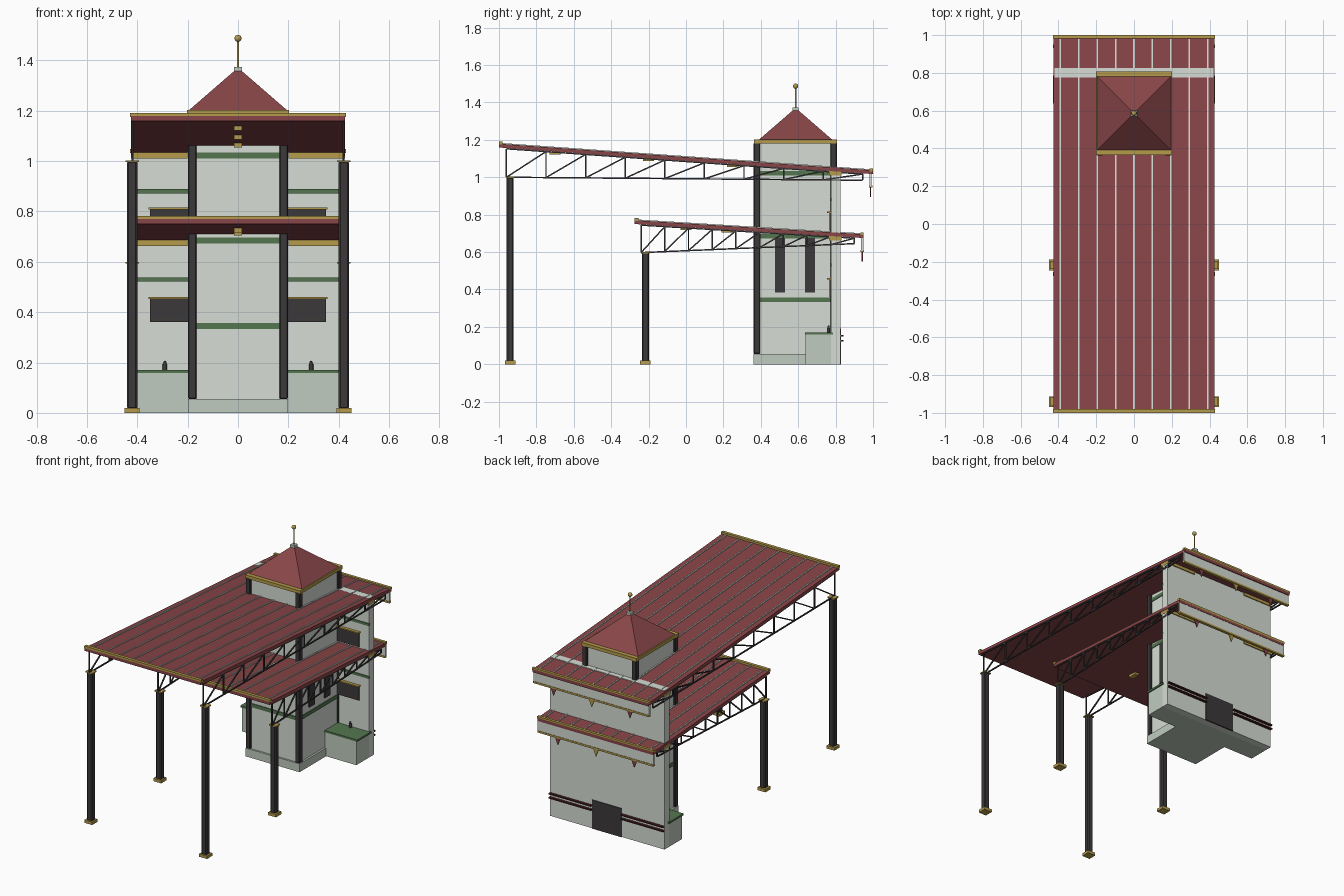
import bpy, bmesh, math
from mathutils import Vector

if "Cube" in bpy.data.objects:
    bpy.data.objects.remove(bpy.data.objects["Cube"])


def mat(name, r, g, b):
    m = bpy.data.materials.new(name)
    m.diffuse_color = (r, g, b, 1)
    m.use_nodes = True
    m.node_tree.nodes["Principled BSDF"].inputs["Base Color"].default_value = m.diffuse_color
    return m


WHITE = mat("white_plaster", .68, .72, .66)
STONE = mat("pale_stone", .53, .60, .52)
DARK = mat("dark_steel", .045, .04, .042)
RED = mat("red_tile", .25, .06, .065)
MAROON = mat("maroon", .06, .012, .015)
GOLD = mat("gold", .46, .33, .07)
GREEN = mat("green", .09, .18, .08)


def finish(name, bm, m):
    bmesh.ops.recalc_face_normals(bm, faces=bm.faces)
    me = bpy.data.meshes.new(name)
    bm.to_mesh(me)
    bm.free()
    ob = bpy.data.objects.new(name, me)
    me.materials.append(m)
    bpy.context.collection.objects.link(ob)
    return ob


def box(name, x, y, z, m, bevel=0):
    """Box from (min, max) ranges."""
    bm = bmesh.new()
    bmesh.ops.create_cube(bm, size=1)
    for v in bm.verts:
        v.co = [r[0] if c < 0 else r[1] for c, r in zip(v.co, (x, y, z))]
    ob = finish(name, bm, m)
    if bevel:
        b = ob.modifiers.new("chamfer", 'BEVEL')
        b.width, b.segments = bevel, 1
    return ob


def pair(name, x, y, z, m, bevel=0):
    """Box on the right and its mirror on the left."""
    box(name + "_right", x, y, z, m, bevel)
    box(name + "_left", (-x[1], -x[0]), y, z, m, bevel)


def prism(name, pts, a, b, m, axis='x'):
    """Profile extruded from a to b along x (points y,z) or y (points x,z)."""
    bm = bmesh.new()
    at = lambda p, t: (t, p[0], p[1]) if axis == 'x' else (p[0], t, p[1])
    f = bm.faces.new([bm.verts.new(at(p, a)) for p in pts])
    out = bmesh.ops.extrude_face_region(bm, geom=[f])['geom']
    d = Vector((b - a, 0, 0)) if axis == 'x' else Vector((0, b - a, 0))
    bmesh.ops.translate(bm, vec=d, verts=[v for v in out if isinstance(v, bmesh.types.BMVert)])
    return finish(name, bm, m)


def cone(name, loc, r1, r2, h, m, n=12):
    bm = bmesh.new()
    bmesh.ops.create_cone(bm, cap_ends=True, segments=n, radius1=r1, radius2=r2, depth=h)
    ob = finish(name, bm, m)
    ob.location = loc
    return ob


def truss(name, x, rods, w=.0075):
    """Thin square rods, each given by two (y, z) ends, in the plane x."""
    bm = bmesh.new()
    for a, b in rods:
        a, b = Vector((x, *a)), Vector((x, *b))
        d = b - a
        new = bmesh.ops.create_cube(bm, size=1)['verts']
        rot = d.to_track_quat('Z', 'X')
        for v in new:
            v.co = rot @ Vector((v.co.x * w, v.co.y * w, v.co.z * d.length)) + (a + b) / 2
    return finish(name, bm, DARK)


def canopy(tag, y0, z0, y1, z1, t0, tz0, t1, tz1, bays, col_y, lamps, wall_band, fas_y, fas_z):
    top = lambda y: z0 + (z1 - z0) * (y - y0) / (y1 - y0)
    # sloping deck with standing seams and gold edge strips
    prism(tag + "_roof", [(y0, z0), (y1, z1), (y1, z1 - .02), (y0, z0 - .02)], -.425, .425, RED)
    for i in range(9):
        x = (i - 4) * .0975
        prism(f"{tag}_roof_seam_{i}", [(y0 + .02, top(y0 + .02) + .005), (y1 - .02, top(y1 - .02) + .005),
              (y1 - .02, top(y1 - .02) - .002), (y0 + .02, top(y0 + .02) - .002)], x - .004, x + .004, WHITE)
    box(tag + "_front_trim", (-.428, .428), (y0, y0 + .02), (z0 - .005, z0 + .012), GOLD)
    box(tag + "_back_trim", (-.428, .428), (y1 - .018, y1), (z1 - .005, z1 + .01), GOLD)
    # side trusses
    low = lambda y: tz0 + (tz1 - tz0) * (y - t0) / (t1 - t0)
    ys = [t0 + (t1 - t0) * i / bays for i in range(bays + 1)]
    up = lambda y: top(y) - .024
    rods = [((t0, tz0), (t1, tz1)), ((t0, up(t0)), (t1, up(t1)))]
    rods += [((y, low(y)), (y, up(y))) for y in ys]
    rods += [((a, low(a)), (b, up(b))) for a, b in zip(ys, ys[1:])]
    for side, s in (("right", 1), ("left", -1)):
        truss(f"{tag}_truss_{side}", s * .418, rods)
    # columns with gold feet and caps
    pair(tag + "_column", (.4, .44), (col_y - .019, col_y + .019), (.015, tz0), DARK, .006)
    pair(tag + "_column_foot", (.392, .45), (col_y - .028, col_y + .028), (0, .019), GOLD)
    pair(tag + "_column_cap", (.394, .446), (col_y - .022, col_y + .022), (tz0 - .004, tz0 + .003), GOLD)
    # ceiling lamps
    for i, y in enumerate(lamps):
        box(f"{tag}_ceiling_lamp_{i}", (-.016, .016), (y - .03, y + .03), (top(y) - .036, top(y) - .019), GOLD)
    # gold band where the deck meets the wall
    pair(tag + "_wall_band", (.2, .422), (.765, .832), wall_band, GOLD)
    # hanging back fascia with pennants
    box(tag + "_back_fascia", (-.425, .425), (fas_y - .006, fas_y + .006), (fas_z, z1 - .015), WHITE)
    box(tag + "_fascia_strip", (-.425, .425), (fas_y - .009, fas_y + .009), (fas_z - .006, fas_z + .006), GOLD)
    for i, x in enumerate((-.28, 0, .28)):
        prism(f"{tag}_pennant_{i}", [(x - .022, fas_z), (x + .022, fas_z), (x, fas_z - .055)],
              fas_y - .003, fas_y + .003, GOLD if i == 1 else RED, 'y')


canopy("upper", -1, 1.179, 1, 1.037, -.96, 1.0, .945, .984, 9, -.94, (-.7, -.2, .25),
       (1.01, 1.034), .987, .95)
canopy("lower", -.275, .77, .95, .695, -.24, .597, .9, .645, 9, -.217, (0, .22),
       (.663, .686), .942, .605)

# back wall, rising just through the upper deck
box("back_wall", (-.42, .42), (.775, .825), (0, 1.0535), WHITE)
for i, z in enumerate((.53, .88)):
    pair(f"wall_green_band_{i}", (.19, .422), (.769, .78), (z - .008, z + .008), GREEN)
for i, z in enumerate((.36, .715)):
    pair(f"wall_window_{i}", (.19, .35), (.768, .78), (z, z + .095), DARK)
    pair(f"wall_window_lintel_{i}", (.19, .355), (.755, .78), (z + .093, z + .101), GOLD)

# back door and rails
box("back_door", (-.11, .11), (.82, .83), (0, .19), DARK)
for i, z in enumerate((.125, .152)):
    pair(f"back_rail_{i}", (.11, .42), (.823, .842), (z - .004, z + .004), MAROON)

# planters with lamps
pair("planter", (.19, .42), (.64, .78), (0, .16), STONE)
pair("planter_top", (.19, .428), (.637, .787), (.158, .17), GREEN)
for side, x in (("right", .29), ("left", -.29)):
    cone("planter_lamp_" + side, (x, .762, .182), .009, .009, .026, DARK)
    cone("planter_lamp_tip_" + side, (x, .762, .2), .006, .004, .012, DARK)

# tower
box("tower_plinth", (-.198, .198), (.362, .78), (0, .055), STONE)
box("tower_body", (-.186, .186), (.374, .792), (.05, 1.185), WHITE)
pair("tower_front_post", (.164, .198), (.362, .396), (.055, 1.185), DARK, .004)
pair("tower_back_post", (.164, .198), (.772, .806), (.055, 1.185), DARK, .004)
for i, z in enumerate((.345, .685, 1.022)):
    box(f"tower_green_band_{i}", (-.191, .191), (.369, .775), (z - .012, z + .012), GREEN)
for i, y in enumerate((.502, .664)):
    pair(f"tower_side_window_{i}", (.18, .193), (y - .027, y + .027), (.385, .675), DARK)

# tower roof and finial
TY = .586
box("tower_eave", (-.202, .202), (TY - .222, TY + .222), (1.18, 1.202), GOLD)
roof = cone("tower_roof", (0, TY, 1.281), .197 * math.sqrt(2), .014, .162, RED, 4)
roof.rotation_euler.z = math.pi / 4
roof.scale = (1.0, 1.0, 1.0)
box("finial_block", (-.016, .016), (TY - .016, TY + .016), (1.352, 1.373), STONE)
cone("finial_rod", (0, TY, 1.425), .004, .004, .11, GOLD)
bm = bmesh.new()
bmesh.ops.create_uvsphere(bm, u_segments=16, v_segments=10, radius=.014)
ball = finish("finial_ball", bm, GOLD)
ball.location = (0, TY, 1.487)
for p in ball.data.polygons:
    p.use_smooth = True
